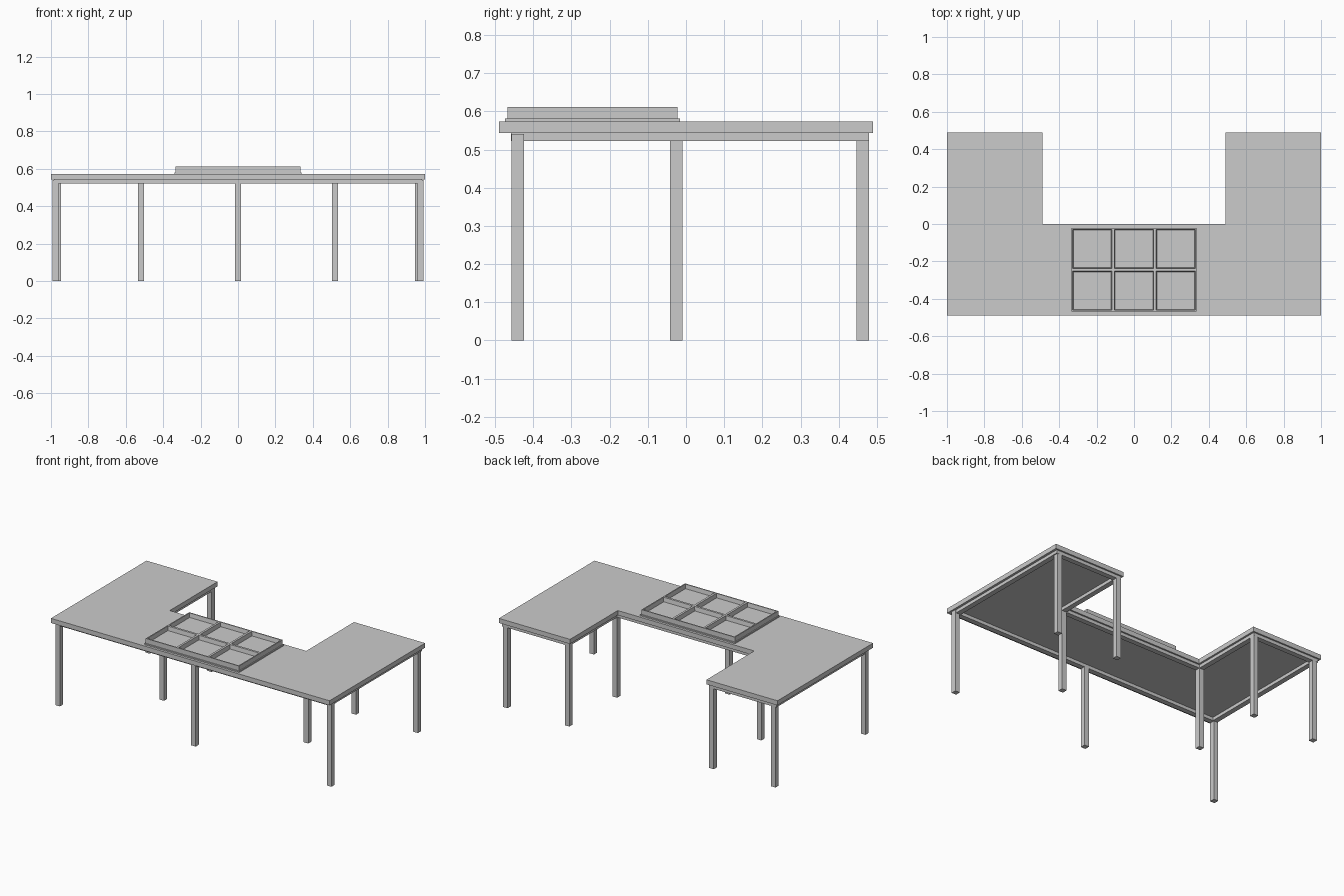
import bpy, bmesh
from mathutils import Matrix

if "Cube" in bpy.data.objects:
    bpy.data.objects.remove(bpy.data.objects["Cube"])


def finish(name, bm):
    bmesh.ops.recalc_face_normals(bm, faces=bm.faces)
    mesh = bpy.data.meshes.new(name)
    bm.to_mesh(mesh)
    bm.free()
    obj = bpy.data.objects.new(name, mesh)
    bpy.context.collection.objects.link(obj)
    return obj


def box(name, x0, x1, y0, y1, z0, z1):
    bm = bmesh.new()
    m = Matrix.Translation(((x0 + x1) / 2, (y0 + y1) / 2, (z0 + z1) / 2))
    bmesh.ops.create_cube(bm, size=1, matrix=m @ Matrix.Diagonal((x1 - x0, y1 - y0, z1 - z0, 1)))
    return finish(name, bm)


def u_outline(x, front, back, nx, ny):
    # U-shaped outline, notch open to the back
    half = [(x, front), (x, back), (nx, back), (nx, ny)]
    return half + [(-px, py) for px, py in reversed(half)]


# U-shaped table top
TOP0, TOP1 = 0.543, 0.573
bm = bmesh.new()
face = bm.faces.new([bm.verts.new((x, y, TOP0)) for x, y in u_outline(1.0, -0.49, 0.49, 0.49, 0.0)])
ext = bmesh.ops.extrude_face_region(bm, geom=[face])
bmesh.ops.translate(bm, verts=[v for v in ext["geom"] if isinstance(v, bmesh.types.BMVert)],
                    vec=(0, 0, TOP1 - TOP0))
finish("table_top", bm)

# Apron rail following the outline under the top
W = 0.033
APRON0 = 0.522
outer = u_outline(0.985, -0.458, 0.48, 0.502, -0.01)
inner = u_outline(0.985 - W, -0.458 + W, 0.48 - W, 0.502 + W, -0.01 - W)
bm = bmesh.new()
rings = [[bm.verts.new((x, y, z)) for x, y in pts]
         for pts, z in ((outer, APRON0), (outer, TOP0), (inner, TOP0), (inner, APRON0))]
for a, b in zip(rings, rings[1:] + rings[:1]):
    for i in range(len(a)):
        j = (i + 1) % len(a)
        bm.faces.new((a[i], a[j], b[j], b[i]))
finish("apron_rail", bm)

# Square legs
H = W / 2
legs = {"front_middle_leg": (0, -0.441)}
for side, s in (("left", -1), ("right", 1)):
    legs[f"front_{side}_leg"] = (s * 0.975, -0.441)
    legs[f"back_outer_{side}_leg"] = (s * 0.962, 0.463)
    legs[f"back_inner_{side}_leg"] = (s * 0.518, 0.463)
    legs[f"notch_corner_{side}_leg"] = (s * 0.518, -0.026)
for name, (x, y) in legs.items():
    box(name, x - H, x + H, y - H, y + H, 0, TOP0 - 0.002)

# Thin plate beneath the tray
box("tray_base", -0.34, 0.34, -0.474, -0.016, TOP1, 0.581)

# Tray with six tapered square compartments
bm = bmesh.new()
place = Matrix.Translation((0, -0.245, 0.612)) @ Matrix.Diagonal((0.67, 0.446, 1, 1))
bmesh.ops.create_grid(bm, x_segments=3, y_segments=2, size=0.5, matrix=place)
rim = [e for e in bm.edges if e.is_boundary]
cells = list(bm.faces)
walls = bmesh.ops.extrude_edge_only(bm, edges=rim)
bmesh.ops.translate(bm, verts=[v for v in walls["geom"] if isinstance(v, bmesh.types.BMVert)],
                    vec=(0, 0, -0.031))
bmesh.ops.inset_individual(bm, faces=cells, thickness=0.01)
bmesh.ops.inset_individual(bm, faces=cells, thickness=0.006, depth=-0.027)
bmesh.ops.holes_fill(bm, edges=[e for e in bm.edges if e.is_boundary], sides=0)
finish("compartment_tray", bm)
